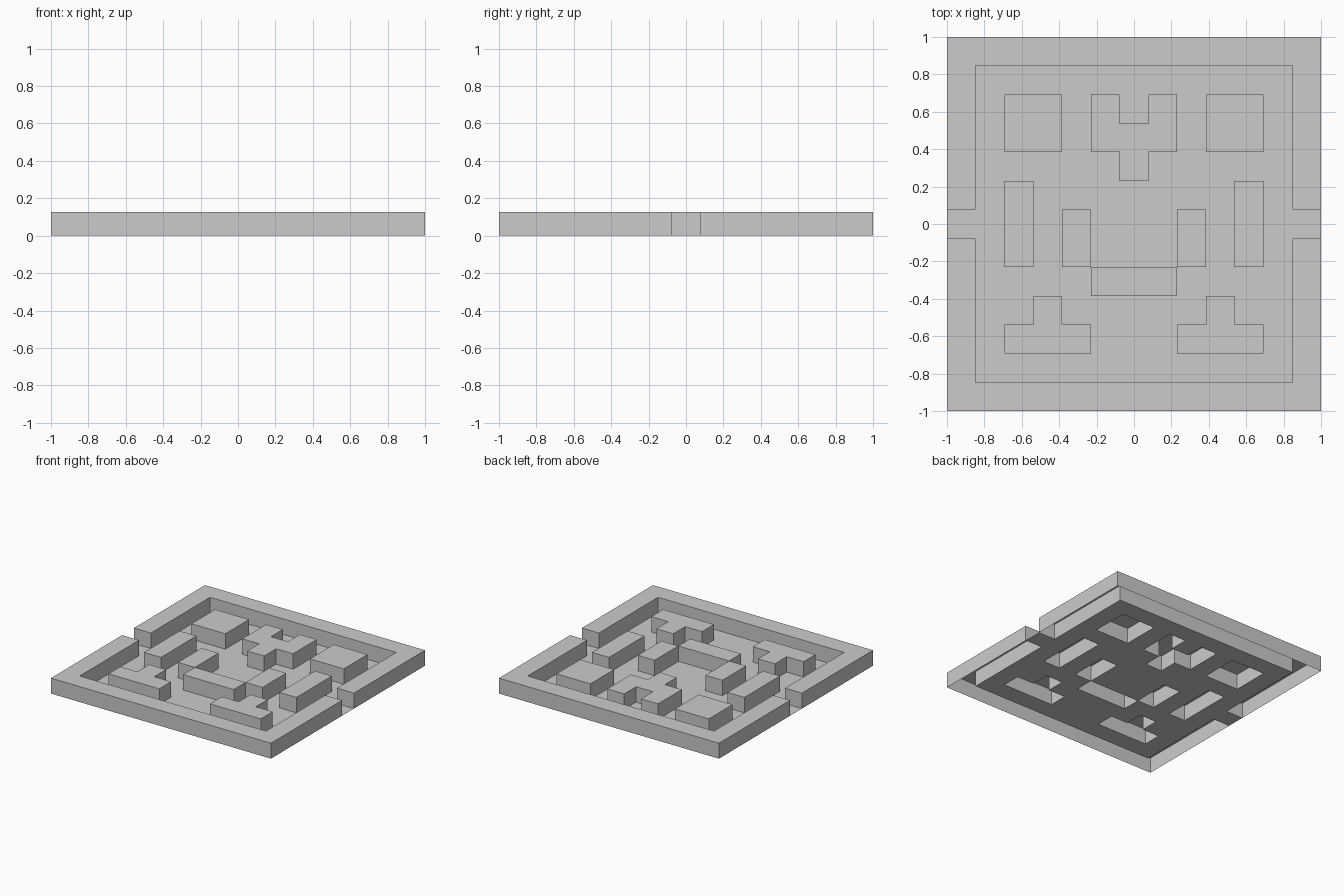
import bpy, bmesh

if "Cube" in bpy.data.objects:
    bpy.data.objects.remove(bpy.data.objects["Cube"])

U = 1 / 13       # half a cell of the 13 x 13 plan; outlines are in these units
HEIGHT = 0.127
footprints = []


def make_object(name, bm):
    mesh = bpy.data.meshes.new(name)
    bm.to_mesh(mesh)
    bm.free()
    obj = bpy.data.objects.new(name, mesh)
    bpy.context.collection.objects.link(obj)


def block(name, outline):
    """Hollow raised block, open below, from a counter-clockwise outline."""
    footprints.append(outline)
    bm = bmesh.new()
    low = [bm.verts.new((x * U, y * U, 0)) for x, y in outline]
    top = [bm.verts.new((x * U, y * U, HEIGHT)) for x, y in outline]
    bm.faces.new(top)
    for i in range(len(outline)):
        j = (i + 1) % len(outline)
        bm.faces.new((low[i], low[j], top[j], top[i]))
    make_object(name, bm)


def block_pair(name, outline):
    block(name + "_right", outline)
    block(name + "_left", [(-x, y) for x, y in reversed(outline)])


def rect(x0, x1, y0, y1):
    return [(x0, y0), (x1, y0), (x1, y1), (x0, y1)]


def inside(x, y, outline):
    hit = False
    for (xa, ya), (xb, yb) in zip(outline, outline[1:] + outline[:1]):
        if (ya > y) != (yb > y) and x < xa + (y - ya) * (xb - xa) / (yb - ya):
            hit = not hit
    return hit


# Outer wall in two halves, leaving a gap at each side
back_wall = [(13, 1), (13, 13), (-13, 13), (-13, 1),
             (-11, 1), (-11, 11), (11, 11), (11, 1)]
block("outer_wall_back", back_wall)
block("outer_wall_front", [(x, -y) for x, y in reversed(back_wall)])

# Inner blocks
block_pair("square_block", rect(5, 9, 5, 9))
block_pair("side_bar", rect(7, 9, -3, 3))
block_pair("inner_bar", rect(3, 5, -3, 1))
block_pair("tee_block", [(3, -9), (9, -9), (9, -7), (7, -7),
                         (7, -5), (5, -5), (5, -7), (3, -7)])
block("centre_bar", rect(-3, 3, -5, -3))
block("notched_block", [(-1, 3), (1, 3), (1, 5), (3, 5), (3, 9), (1, 9),
                        (1, 7), (-1, 7), (-1, 9), (-3, 9), (-3, 5), (-1, 5)])

# Floor sheet, with openings under the hollow blocks
bm = bmesh.new()
bmesh.ops.create_grid(bm, x_segments=13, y_segments=13, size=1)
covered = []
for f in bm.faces:
    c = f.calc_center_median() / U
    if any(inside(c.x, c.y, o) for o in footprints):
        covered.append(f)
bmesh.ops.delete(bm, geom=covered, context='FACES')
make_object("floor", bm)
